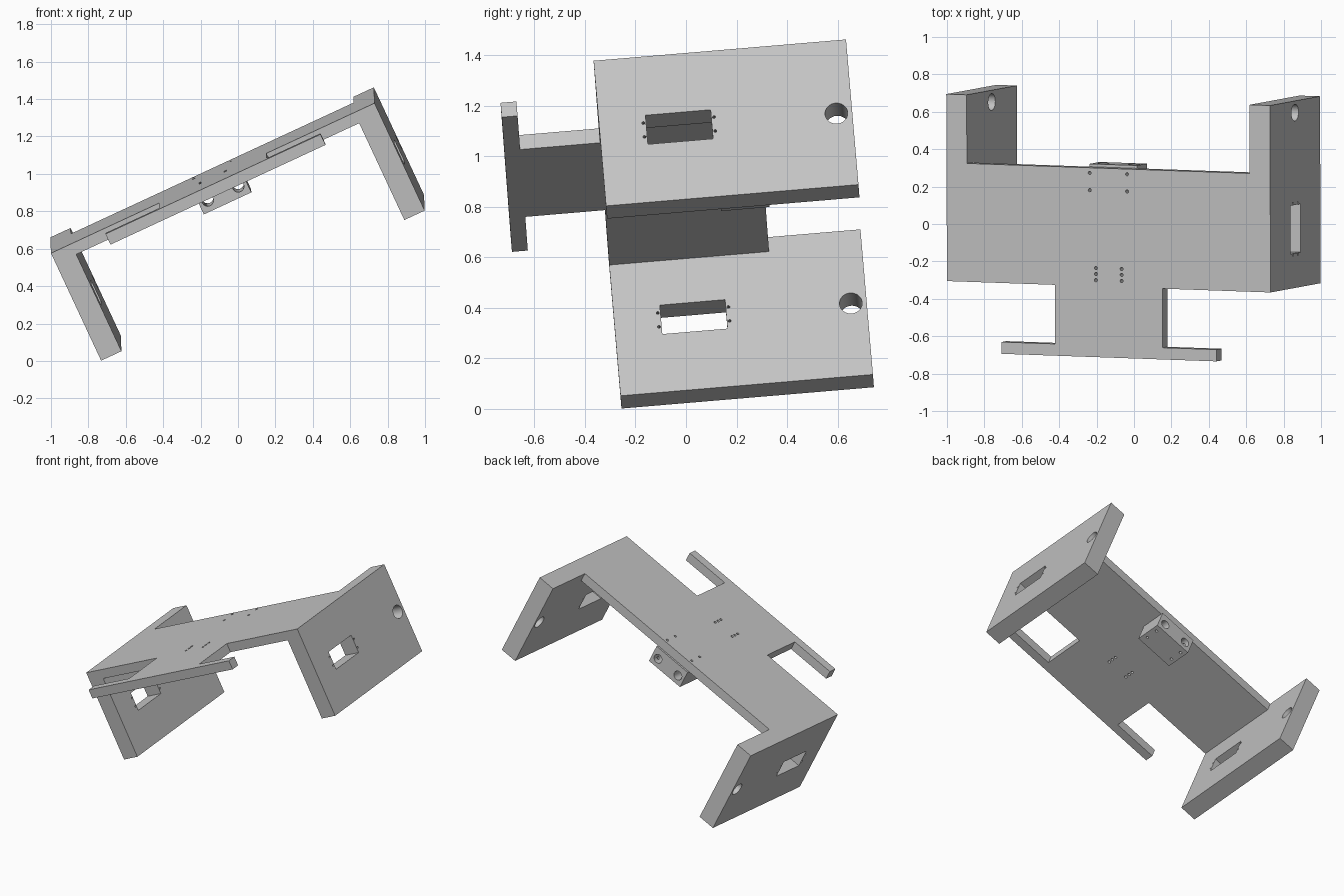
import bpy, bmesh, math
from mathutils import Matrix, Vector

if "Cube" in bpy.data.objects:
    bpy.data.objects.remove(bpy.data.objects["Cube"])

grey = bpy.data.materials.new("plain_grey")
grey.use_nodes = True
grey.diffuse_color = (0.55, 0.55, 0.55, 1)
grey.node_tree.nodes["Principled BSDF"].inputs["Base Color"].default_value = grey.diffuse_color

# The bracket is built square (x across from the centre, y back, z down from
# the top face) and then tilted as a whole.
HALF, SIDE, THICK, DROP = 0.954, 0.12, 0.063, 0.636
DEPTH, SIDE_DEPTH = 0.635, 1.003
across = Vector((0.907, -0.032, 0.4206)).normalized()
back = Vector((-0.004, 0.9965, 0.084))
up = across.cross(back).normalized()
back = up.cross(across)
origin = Vector((-1, -0.305, 0.576)) + across * HALF
TILT = Matrix.Translation(origin) @ Matrix((across, back, up)).transposed().to_4x4()


def add_box(bm, lo, hi):
    lo, hi = Vector(lo), Vector(hi)
    m = Matrix.Translation((lo + hi) / 2) @ Matrix.Diagonal((*(hi - lo), 1))
    bmesh.ops.create_cube(bm, size=1, matrix=m)


def add_rod(bm, centre, radius, axis, length, sides=24):
    turn = Vector((0, 0, 1)).rotation_difference(Vector(axis)).to_matrix().to_4x4()
    bmesh.ops.create_cone(bm, cap_ends=True, segments=sides, radius1=radius,
                          radius2=radius, depth=length,
                          matrix=Matrix.Translation(centre) @ turn)


def make(name, bm):
    bmesh.ops.recalc_face_normals(bm, faces=bm.faces)
    mesh = bpy.data.meshes.new(name)
    bm.to_mesh(mesh)
    bm.free()
    mesh.materials.append(grey)
    obj = bpy.data.objects.new(name, mesh)
    bpy.context.collection.objects.link(obj)
    return obj


def cut(obj, bm):
    cutter = make("cutter", bm)
    cutter.hide_render = True
    mod = obj.modifiers.new("holes", 'BOOLEAN')
    mod.operation, mod.solver, mod.object = 'DIFFERENCE', 'EXACT', cutter
    bpy.context.view_layer.objects.active = obj
    bpy.ops.object.modifier_apply(modifier=mod.name)
    bpy.data.objects.remove(cutter)


def finish(obj):
    obj.data.transform(TILT)
    bpy.ops.object.select_all(action='DESELECT')
    obj.select_set(True)
    bpy.context.view_layer.objects.active = obj
    bpy.ops.object.shade_smooth_by_angle(angle=math.radians(30))


def mount_holes():
    bm = bmesh.new()
    for x in (-0.11, 0.11):
        for y in (0.515, 0.607):
            add_rod(bm, (x, y, -0.1), 0.009, (0, 0, 1), 0.4, 16)
    return bm


# Top plate with its stem and front crossbar, from one mirrored outline
inner = HALF - SIDE
half_outline = [(inner, DEPTH), (inner, 0), (0.317, 0), (0.317, -0.317),
                (0.634, -0.317), (0.634, -0.38)]
outline = half_outline + [(-x, y) for x, y in reversed(half_outline)]
bm = bmesh.new()
face = bm.faces.new([bm.verts.new((x, y, 0)) for x, y in outline])
new = bmesh.ops.extrude_face_region(bm, geom=[face])["geom"]
bmesh.ops.translate(bm, vec=(0, 0, -THICK),
                    verts=[v for v in new if isinstance(v, bmesh.types.BMVert)])
top_plate = make("top_plate", bm)
holes = mount_holes()
for x in (-0.076, 0.076):
    for y in (0.033, 0.066, 0.098):
        add_rod(holes, (x, y, -0.03), 0.009, (0, 0, 1), 0.2, 16)
cut(top_plate, holes)
finish(top_plate)

# Side plates with window, screw holes and a round hole
for name, sign in (("left_side_plate", 1), ("right_side_plate", -1)):
    mid = sign * (HALF - SIDE / 2)
    bm = bmesh.new()
    add_box(bm, (mid - SIDE / 2, 0, -DROP), (mid + SIDE / 2, SIDE_DEPTH, 0))
    plate = make(name, bm)
    holes = bmesh.new()
    add_box(holes, (mid - 0.1, 0.186, -0.383), (mid + 0.1, 0.445, -0.256))
    add_rod(holes, (mid, 0.94, -0.318), 0.045, (1, 0, 0), 0.3, 32)
    for y in (0.175, 0.456):
        for z in (-0.289, -0.35):
            add_rod(holes, (mid, y, z), 0.006, (1, 0, 0), 0.3, 12)
    cut(plate, holes)
    finish(plate)

# Hanging block with two long bores and four mounting holes
bm = bmesh.new()
add_box(bm, (-0.14, 0.457, -0.192), (0.14, 0.65, -THICK))
block = make("rod_block", bm)
bores = bmesh.new()
for x in (-0.09, 0.09):
    add_rod(bores, (x, 0.55, -0.133), 0.031, (0, 1, 0), 0.4, 32)
cut(block, bores)
cut(block, mount_holes())
finish(block)
